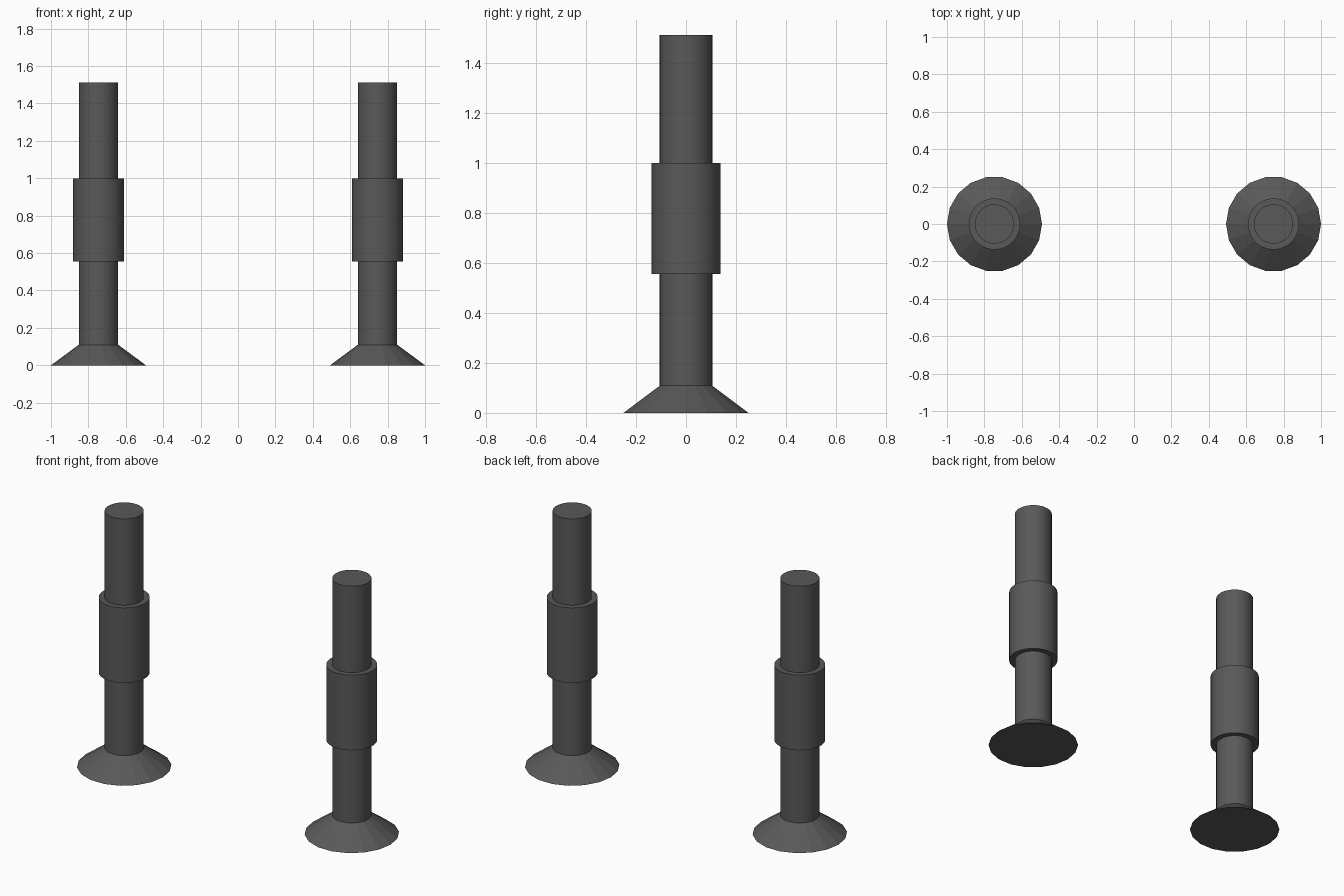
import bpy, bmesh, math

if "Cube" in bpy.data.objects:
    bpy.data.objects.remove(bpy.data.objects["Cube"])

mat = bpy.data.materials.new("dark grey")
mat.diffuse_color = (0.1, 0.1, 0.1, 1)
mat.use_nodes = True
mat.node_tree.nodes["Principled BSDF"].inputs["Base Color"].default_value = mat.diffuse_color


def turned(name, x, profile, sides, smooth):
    """Capped solid of revolution from (radius, z) pairs, bottom to top."""
    bm = bmesh.new()
    rings = []
    for r, z in profile:
        rings.append([bm.verts.new((r * math.cos(2 * math.pi * i / sides),
                                    r * math.sin(2 * math.pi * i / sides), z))
                      for i in range(sides)])
    for a, b in zip(rings, rings[1:]):
        for i in range(sides):
            j = (i + 1) % sides
            f = bm.faces.new((a[i], a[j], b[j], b[i]))
            f.smooth = smooth
    bm.faces.new(rings[0][::-1])
    bm.faces.new(rings[-1])
    # keep rims crisp
    for e in bm.edges:
        if len(e.link_faces) == 2 and e.calc_face_angle() > math.radians(30):
            e.smooth = False
    me = bpy.data.meshes.new(name)
    bm.to_mesh(me)
    bm.free()
    me.materials.append(mat)
    ob = bpy.data.objects.new(name, me)
    ob.location.x = x
    bpy.context.collection.objects.link(ob)


for side, x in (("left", -0.746), ("right", 0.746)):
    # flared foot
    turned(side + "_foot", x, [(0.254, 0), (0.105, 0.11)], 18, False)
    # upright pole
    turned(side + "_pole", x, [(0.105, 0.105), (0.105, 1.512)], 36, True)
    # thick sleeve
    turned(side + "_sleeve", x, [(0.137, 0.555), (0.137, 1.0)], 36, True)
